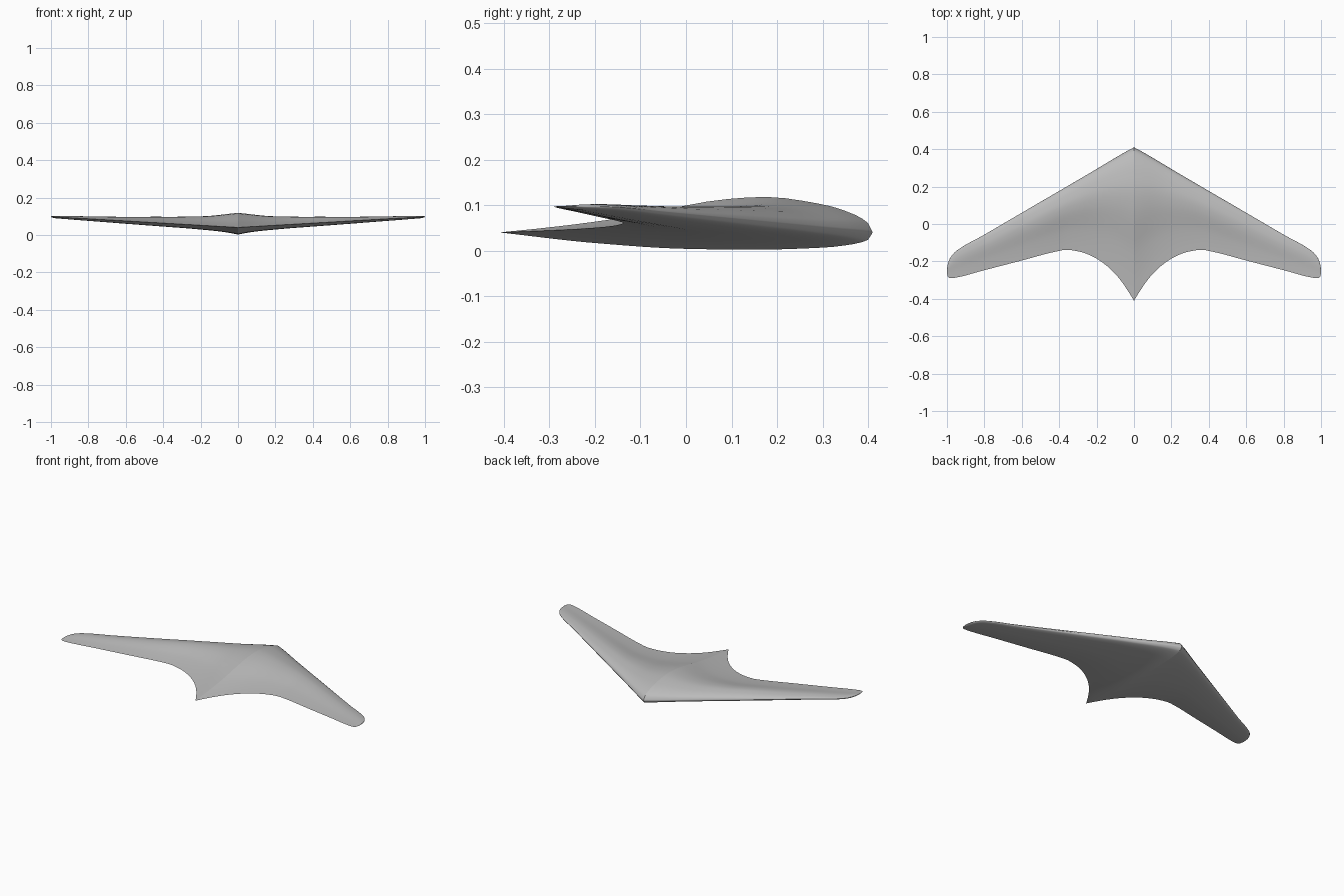
import bpy
import bmesh
import math

cube = bpy.data.objects.get("Cube")
if cube:
    bpy.data.objects.remove(cube, do_unlink=True)

# Span stations: x, leading y, trailing y, height above chord, depth below chord
STATIONS = [
    (0.00, 0.41, -0.41, 0.078, 0.038),
    (0.05, 0.383, -0.33, 0.070, 0.031),
    (0.10, 0.354, -0.267, 0.061, 0.027),
    (0.16, 0.318, -0.212, 0.052, 0.024),
    (0.22, 0.282, -0.174, 0.046, 0.022),
    (0.29, 0.241, -0.148, 0.041, 0.020),
    (0.36, 0.200, -0.138, 0.036, 0.019),
    (0.42, 0.165, -0.148, 0.033, 0.018),
    (0.60, 0.060, -0.195, 0.022, 0.015),
    (0.80, -0.057, -0.247, 0.013, 0.011),
    (0.95, -0.144, -0.286, 0.007, 0.008),
    (0.98, -0.177, -0.290, 0.005, 0.007),
    (0.995, -0.211, -0.282, 0.003, 0.004),
    (1.00, -0.245, -0.262, 0.001, 0.001),
]
# Airfoil shape: chord fraction, relative height
UPPER = [(0, 0), (0.012, 0.26), (0.05, 0.51), (0.134, 0.79), (0.29, 1), (0.4, 0.93),
         (0.5, 0.76), (0.68, 0.4), (0.86, 0.15), (1, 0)]
LOWER = [(0, 0), (0.012, 0.42), (0.05, 0.67), (0.134, 0.88), (0.32, 1), (0.5, 0.95),
         (0.74, 0.62), (1, 0)]


def sample(table, t):
    """Monotone cubic interpolation of every column after the first."""
    last = len(table) - 2
    i = next((k for k in range(last) if t <= table[k + 1][0]), last)
    a, b = table[i], table[i + 1]
    h = b[0] - a[0]
    u = (t - a[0]) / h

    def tangent(k, c):
        slopes = [(table[j + 1][c] - table[j][c]) / (table[j + 1][0] - table[j][0])
                  for j in (k - 1, k) if 0 <= j <= last]
        if len(slopes) == 1:
            return slopes[0]
        p, q = slopes
        return 2 * p * q / (p + q) if p * q > 0 else 0

    out = []
    for c in range(1, len(a)):
        m, n = tangent(i, c) * h, tangent(i + 1, c) * h
        d = b[c] - a[c]
        out.append(a[c] + u * (m + u * (3 * d - 2 * m - n + u * (m + n - 2 * d))))
    return out


def section(x, count=28):
    """Closed airfoil ring: trailing edge, over the top, nose, underside."""
    lead, trail, high, low = sample(STATIONS, abs(x))
    chord_z = 0.04 + 0.058 * abs(x)
    ring = []
    for k in range(2 * count):
        s = (1 + math.cos(math.pi * k / count)) / 2
        if k <= count:
            z = high * sample(UPPER, s)[0]
        else:
            z = -low * sample(LOWER, s)[0]
        ring.append((x, lead + (trail - lead) * s, chord_z + z))
    return ring


# Wing body lofted from tip to tip
steps = 56
half = [math.sin(math.pi / 2 * k / steps) for k in range(steps + 1)]
spans = [-x for x in reversed(half[1:])] + half
bm = bmesh.new()
rings = [[bm.verts.new(p) for p in section(x)] for x in spans]
for r, s in zip(rings, rings[1:]):
    for k in range(len(r)):
        j = (k + 1) % len(r)
        bm.faces.new((r[k], r[j], s[j], s[k]))
bm.faces.new(rings[0])
bm.faces.new(rings[-1])
bmesh.ops.recalc_face_normals(bm, faces=bm.faces)
for face in bm.faces:
    face.smooth = True

# Crisp centre ridge and trailing edge
trailing = {r[0] for r in rings}
for edge in bm.edges:
    on_ridge = all(abs(v.co.x) < 1e-6 for v in edge.verts)
    if on_ridge or all(v in trailing for v in edge.verts):
        edge.smooth = False

mesh = bpy.data.meshes.new("flying_wing")
bm.to_mesh(mesh)
bm.free()
wing = bpy.data.objects.new("flying_wing", mesh)
bpy.context.collection.objects.link(wing)

# Single grey finish
grey = bpy.data.materials.new("light_grey")
grey.use_nodes = True
colour = (0.5, 0.5, 0.5, 1)
grey.diffuse_color = colour
grey.node_tree.nodes["Principled BSDF"].inputs["Base Color"].default_value = colour
mesh.materials.append(grey)
